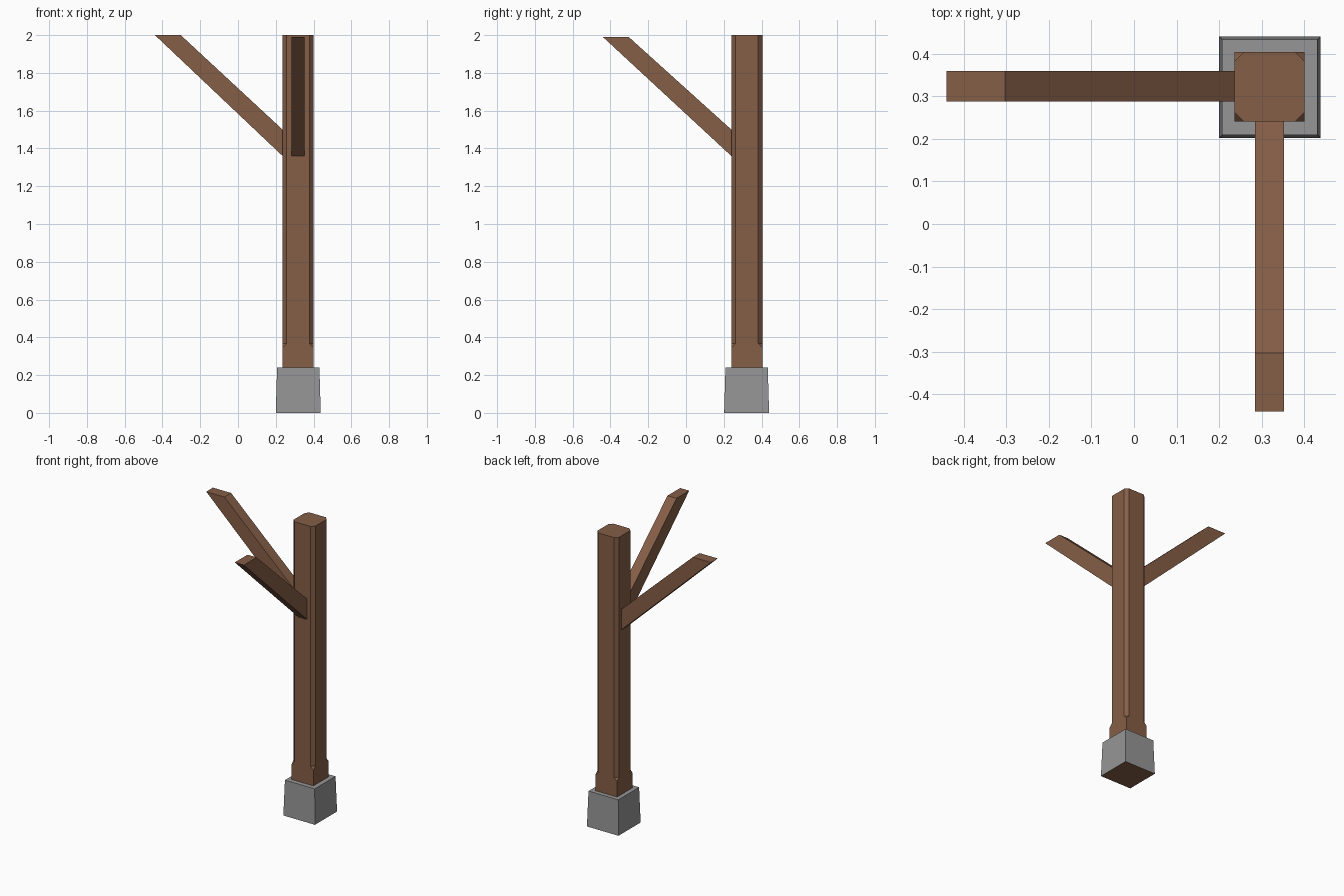
import bpy, bmesh
from mathutils import Vector

if "Cube" in bpy.data.objects:
    bpy.data.objects.remove(bpy.data.objects["Cube"])


def material(name, rgb):
    m = bpy.data.materials.new(name)
    m.diffuse_color = (*rgb, 1)
    m.use_nodes = True
    m.node_tree.nodes["Principled BSDF"].inputs["Base Color"].default_value = m.diffuse_color
    return m


wood = material("brown wood", (0.235, 0.112, 0.063))
stone = material("grey stone", (0.305, 0.305, 0.305))


def loft(name, rings, mats):
    """Skin a stack of equal-length rings and cap both ends."""
    bm = bmesh.new()
    loops = [[bm.verts.new(p) for p in ring] for ring in rings]
    n = len(loops[0])
    for a, b in zip(loops, loops[1:]):
        for i in range(n):
            j = (i + 1) % n
            bm.faces.new((a[i], a[j], b[j], b[i]))
    bm.faces.new(loops[0][::-1])
    bm.faces.new(loops[-1])
    bmesh.ops.remove_doubles(bm, verts=bm.verts, dist=0.0005)
    bmesh.ops.recalc_face_normals(bm, faces=bm.faces)
    me = bpy.data.meshes.new(name)
    bm.to_mesh(me)
    bm.free()
    for m in mats:
        me.materials.append(m)
    ob = bpy.data.objects.new(name, me)
    bpy.context.collection.objects.link(ob)
    return ob


def square(cx, cy, half, z, cut=0.0):
    """Square ring with its corners cut off (cut = 0 keeps them sharp)."""
    h, k = half, half - cut
    pts = [(k, -h), (h, -k), (h, k), (k, h), (-k, h), (-h, k), (-h, -k), (-k, -h)]
    return [(cx + x, cy + y, z) for x, y in pts]


# Tapered stone footing with a brown underside
footing = loft("stone_footing",
               [square(0.319, 0.321, 0.119, 0), square(0.319, 0.321, 0.112, 0.24)],
               [stone, wood])
for f in footing.data.polygons:
    if f.normal.z < -0.9:
        f.material_index = 1

# Square post whose corners become chamfered above the foot
loft("post", [square(0.318, 0.322, 0.082, z, c) for z, c in
              ((0.235, 0), (0.345, 0), (0.367, 0.022), (2.0, 0.022))], [wood])


# Diagonal braces: vertical cut at the post, level cut at the top
def brace(name, start, top, centre, half, swap):
    profile = [(start, 1.36), (start, 1.50), (-0.303, top), (-0.44, top)]
    rings = []
    for side in (centre - half, centre + half):
        rings.append([Vector((side, u, z) if swap else (u, side, z)) for u, z in profile])
    return loft(name, rings, [wood])


brace("side_brace", 0.236, 2.0, 0.323, 0.036, False)
brace("front_brace", 0.240, 1.99, 0.318, 0.034, True)
